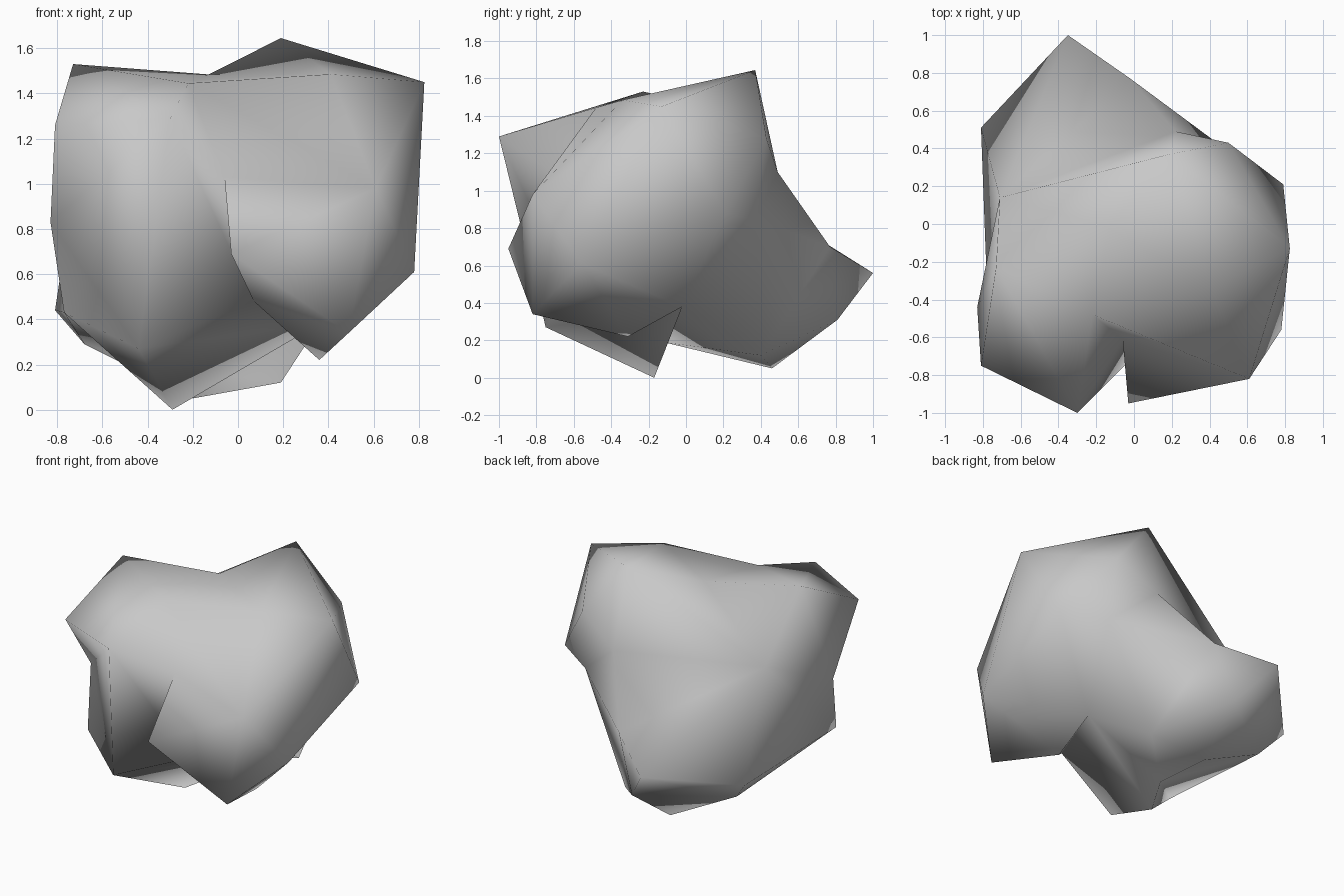
import bpy
import bmesh
from mathutils import Vector

cube = bpy.data.objects.get("Cube")
if cube:
    bpy.data.objects.remove(cube, do_unlink=True)

# Corner points of the boulder, one letter each, grouped by region
corners = {}
# Crown: two high shoulders with a saddle between them
corners.update(C=(.19, .37, 1.645), D=(-.73, -.23, 1.53), E=(.825, -.13, 1.45),
               Y=(.41, -.34, 1.485), A=(-.3, -1, 1.29), T=(-.81, -.75, 1.26),
               s=(-.13, -.02, 1.484), w=(-.22, -.48, 1.445))
# Front lobe and the notch beside it
corners.update(H=(.61, -.82, .98), I=(-.03, -.95, .69), L=(.49, -.82, .34),
               J=(-.06, -.61, 1.03), n=(.07, -.63, .48), W=(-.44, -.75, .27))
# Flanks
corners.update(F=(.79, .21, .88), G=(.78, -.56, .61), X=(.5, .43, 1.28),
               S=(-.83, -.44, .83), Z=(-.77, -.56, .43), O=(-.71, .14, 1.1))
# Back foot and the hollow above it
corners.update(B=(-.35, 1, .56), M=(-.02, .77, .7), U=(-.81, .51, .44),
               V=(-.68, .41, .29), q=(-.15, .81, .31),
               x=(.22, .49, 1.1), g=(.52, .37, .85))
# Underside knobs and hollows
corners.update(K=(.36, -.31, .22), N=(.36, -.02, .38), P=(-.29, -.17, 0),
               Q=(-.2, .46, .05), R=(.19, .4, .12), v=(-.32, -.12, .19))

# Facets spread as fans: closed fans surround a corner, open fans fill the gaps
closed_fans = {"A": "TDwJnWS", "E": "YCXFGH", "s": "DOCYw",
               "x": "CXgMO", "v": "NPZVQR", "q": "MRQVB"}
open_fans = {"H": "YwJILG", "S": "TDOZW", "O": "ZUBM", "P": "ZWN",
             "U": "ZVB", "g": "XFNRM", "G": "FNKL", "n": "JILKNW"}


def add_fan(bm, points, hub, rim):
    """Fill triangles between a hub corner and each neighbouring rim pair."""
    for first, second in zip(rim, rim[1:]):
        bm.faces.new([points[name] for name in (hub, first, second)])


def make_material(name, colour):
    material = bpy.data.materials.new(name)
    material.use_nodes = True
    material.diffuse_color = colour
    shader = next(n for n in material.node_tree.nodes if n.type == "BSDF_PRINCIPLED")
    shader.inputs["Base Color"].default_value = colour
    shader.inputs["Roughness"].default_value = 0.9
    return material


# Boulder body
bm = bmesh.new()
points = {name: bm.verts.new(Vector(place)) for name, place in corners.items()}
for hub, rim in closed_fans.items():
    add_fan(bm, points, hub, rim + rim[0])
for hub, rim in open_fans.items():
    add_fan(bm, points, hub, rim)
bmesh.ops.recalc_face_normals(bm, faces=bm.faces[:])
for face in bm.faces:
    face.smooth = True

mesh = bpy.data.meshes.new("boulder")
bm.to_mesh(mesh)
bm.free()
mesh.materials.append(make_material("stone grey", (0.58, 0.58, 0.58, 1)))
boulder = bpy.data.objects.new("boulder", mesh)
bpy.context.collection.objects.link(boulder)
